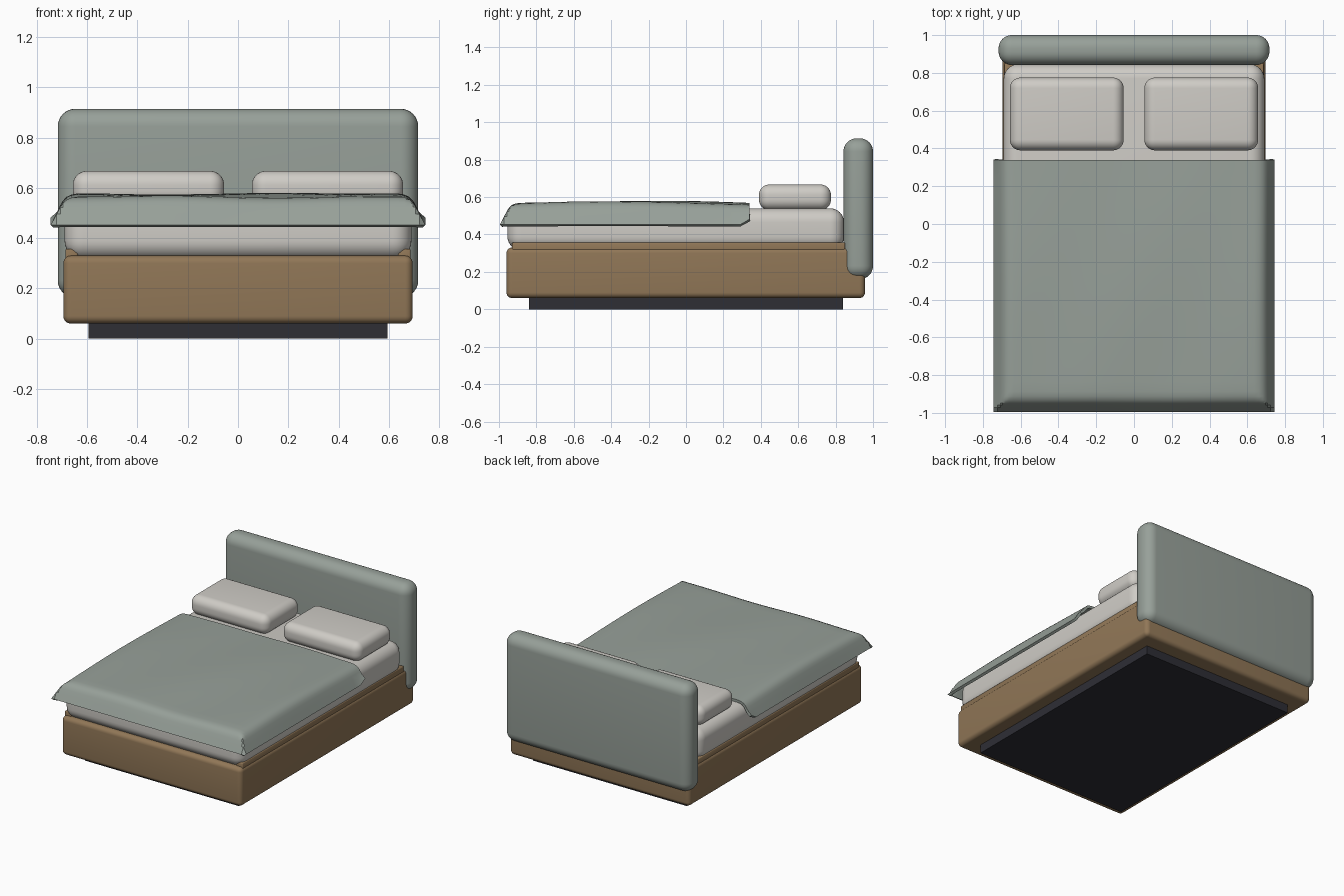
import bpy, bmesh, math

if "Cube" in bpy.data.objects:
    bpy.data.objects.remove(bpy.data.objects["Cube"])

def material(name, rgb):
    lin = [((c / 255 + 0.055) / 1.055) ** 2.4 for c in rgb]
    m = bpy.data.materials.new(name)
    m.diffuse_color = (*lin, 1)
    m.use_nodes = True
    m.node_tree.nodes["Principled BSDF"].inputs["Base Color"].default_value = m.diffuse_color
    return m

wood = material("warm wood", (145, 119, 87))
dark = material("dark plinth", (46, 46, 53))
green = material("sage fabric", (151, 160, 153))
linen = material("off white linen", (207, 204, 198))

def finish(ob):
    """Apply modifiers and shade smooth, keeping hard edges."""
    bpy.ops.object.select_all(action='DESELECT')
    ob.select_set(True)
    bpy.context.view_layer.objects.active = ob
    bpy.ops.object.convert(target='MESH')
    bpy.ops.object.shade_smooth_by_angle(angle=math.radians(35))

def make(name, bm, mat):
    me = bpy.data.meshes.new(name)
    bm.to_mesh(me)
    bm.free()
    me.materials.append(mat)
    ob = bpy.data.objects.new(name, me)
    bpy.context.collection.objects.link(ob)
    return ob

def box(name, x, y, z, mat, r=0.0, seg=6):
    """Box from (min, max) ranges with rounded edges of radius r."""
    bm = bmesh.new()
    bmesh.ops.create_cube(bm, size=1)
    for v in bm.verts:
        v.co = [(a + b) / 2 + c * (b - a) for (a, b), c in zip((x, y, z), v.co)]
    ob = make(name, bm, mat)
    if r:
        b = ob.modifiers.new("round", 'BEVEL')
        b.width, b.segments = r, seg
        w = ob.modifiers.new("normals", 'WEIGHTED_NORMAL')
        w.keep_sharp = True
    finish(ob)
    return ob

# Base, frame and side rails
box("plinth", (-0.595, 0.595), (-0.84, 0.84), (0, 0.08), dark)
box("bed_frame", (-0.695, 0.695), (-0.96, 0.957), (0.06, 0.33), wood, 0.03)
for side, s in (("left", -1), ("right", 1)):
    box(side + "_rail", tuple(sorted((s * 0.637, s * 0.687))), (-0.93, 0.85),
        (0.29, 0.357), wood, 0.006, 2)

# Mattress, headboard and pillows
box("mattress", (-0.69, 0.69), (-0.955, 0.845), (0.315, 0.54), linen, 0.075, 8)
box("headboard", (-0.717, 0.717), (0.842, 1.0), (0.162, 0.914), green, 0.07, 8)
for side, s in (("left", -1), ("right", 1)):
    box(side + "_pillow", tuple(sorted((s * 0.055, s * 0.657))), (0.39, 0.775),
        (0.53, 0.667), linen, 0.056, 8)

# Duvet: a sheet whose sides and foot fold down and flare outwards
FOLD = [(0, 0), (0.025, 0.004), (0.045, 0.013), (0.06, 0.028), (0.07, 0.045),
        (0.085, 0.075), (0.108, 0.122)]        # (outward, drop) profile
def drop(d):
    for (a, za), (b, zb) in zip(FOLD, FOLD[1:]):
        if d <= b:
            return za + (zb - za) * max(0, (d - a) / (b - a))
    return FOLD[-1][1]

X0, Y0, Y1 = 0.637, -0.887, 0.34
outer = [f[0] for f in FOLD[1:]]
xs = [-X0 - d for d in reversed(outer)] + [X0 * (i / 12 - 1) for i in range(25)] + [X0 + d for d in outer]
ys = [Y0 - d for d in reversed(outer)] + [Y0 + (Y1 - Y0) * i / 24 for i in range(25)]
bm = bmesh.new()
grid = []
for y in ys:
    row = []
    for x in xs:
        t = max(0, (y - Y0) / (Y1 - Y0))
        z = 0.565 + 0.013 * math.sin(math.pi * min(1, t)) * (1 - 0.5 * (x / 0.75) ** 2)
        z += 0.003 * math.sin(5 * x + 3 * y) + 0.002 * math.sin(9 * x - 4 * y)
        fall = max(drop(abs(x) - X0), drop(Y0 - y))
        k = fall / FOLD[-1][1]
        z = z * (1 - k) + 0.574 * k - fall     # hem runs level
        row.append(bm.verts.new((x, y, z)))
    grid.append(row)
for a, b in zip(grid, grid[1:]):
    for i in range(len(xs) - 1):
        bm.faces.new((a[i], a[i + 1], b[i + 1], b[i]))
# Round the two lower corners at the pillow end
for i, r in ((-1, 0.03), (-2, 0.008)):
    for v in (grid[-1][i], grid[-1][-1 - i if i == -1 else 1]):
        v.co.z += r
duvet = make("duvet", bm, green)
sol = duvet.modifiers.new("thickness", 'SOLIDIFY')
sol.thickness, sol.offset = 0.018, -1
finish(duvet)
